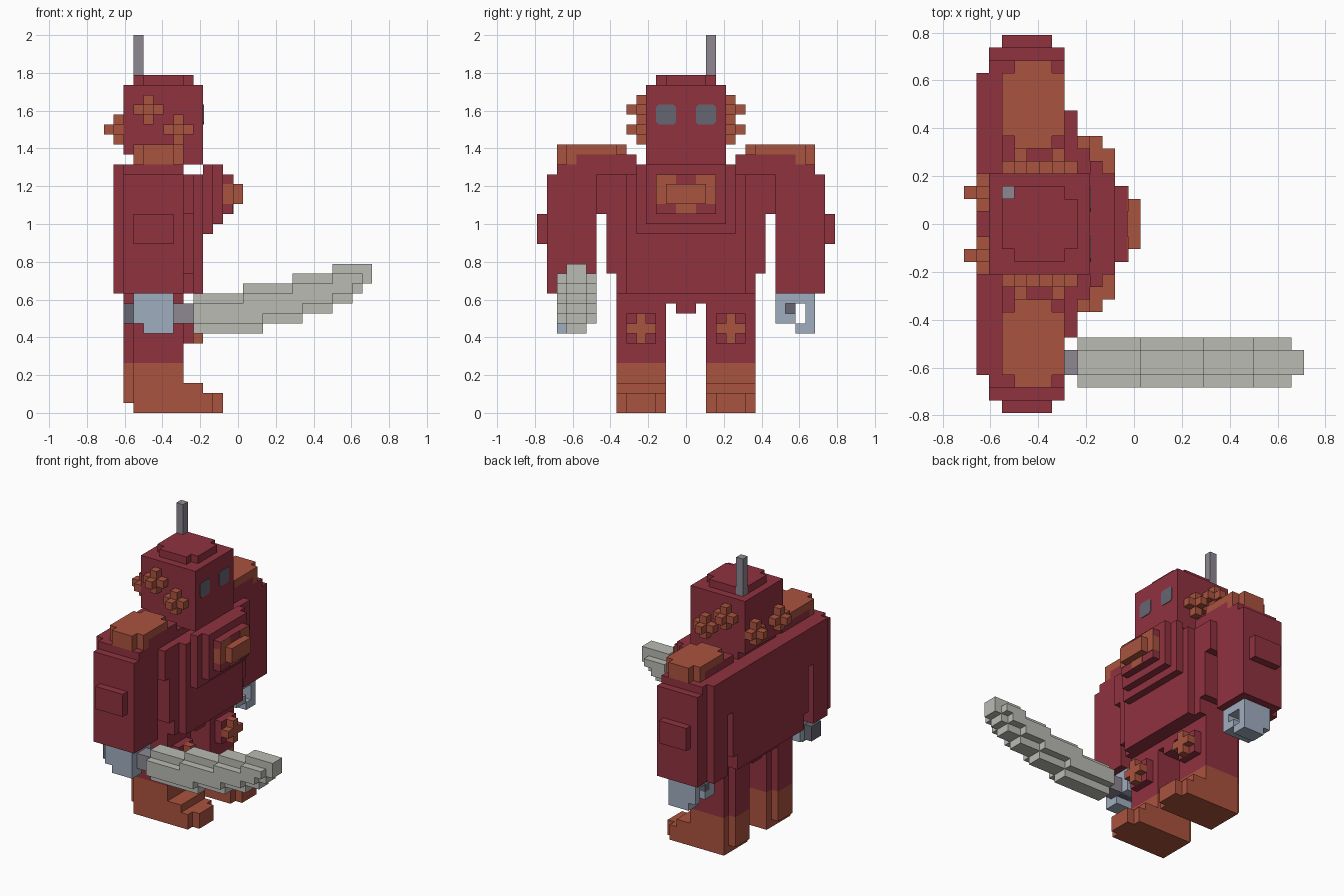
import bpy, bmesh
from mathutils import Vector

if "Cube" in bpy.data.objects:
    bpy.data.objects.remove(bpy.data.objects["Cube"])

V = 1 / 19  # one block


def material(name, rgb):
    lin = [((c / 255 + 0.055) / 1.055) ** 2.4 for c in rgb] + [1]
    m = bpy.data.materials.new(name)
    m.use_nodes = True
    m.diffuse_color = lin
    m.node_tree.nodes["Principled BSDF"].inputs["Base Color"].default_value = lin
    return m


maroon = material("maroon", (143, 50, 63))
orange = material("rust orange", (170, 83, 62))
slate = material("slate", (102, 102, 114))
grip = material("grey grip", (142, 136, 146))
steel = material("blue steel", (160, 173, 191))
blade = material("pale blade", (186, 187, 179))


def part(name, mat, boxes, mirror=False, bevel=0):
    """Boxes are (x0, x1, y0, y1, z0, z1) in blocks; x counts from the back."""
    bm = bmesh.new()
    sides = (1, -1) if mirror else (1,)
    for s in sides:
        for x0, x1, y0, y1, z0, z1 in boxes:
            ya, yb = sorted((y0 * s, y1 * s))
            lo = Vector((x0 - 13.5, ya, z0)) * V
            hi = Vector((x1 - 13.5, yb, z1)) * V
            for v in bmesh.ops.create_cube(bm, size=1)["verts"]:
                v.co = [(lo[i] + hi[i]) / 2 + v.co[i] * (hi[i] - lo[i]) for i in range(3)]
    if bevel:
        edges = [e for e in bm.edges
                 if abs(e.verts[0].co.y - e.verts[1].co.y) < 1e-6
                 and abs(e.verts[0].co.z - e.verts[1].co.z) < 1e-6]
        bmesh.ops.bevel(bm, geom=edges, offset=bevel * V, segments=1, affect='EDGES')
    me = bpy.data.meshes.new(name)
    bm.to_mesh(me)
    bm.free()
    me.materials.append(mat)
    ob = bpy.data.objects.new(name, me)
    bpy.context.collection.objects.link(ob)
    return ob


# Head, stepped crown, eyes and antenna
part("head", maroon, [(2, 10, -4, 4, 26, 33), (3, 10, -4, 4, 25, 26),
                      (4, 8, -3, 3, 33, 34), (3, 9, -2, 2, 33, 34)])
part("eyes", slate, [(9.9, 10.08, 1, 3, 29, 31)], True, bevel=0.25)
part("antenna", grip, [(3, 4, 2, 3, 33, 38)])

# Knobbed crosses on the sides and back of the head
side_knobs = []
for x, z in ((4, 30), (7, 28)):
    side_knobs += [(x - 1, x + 2, 4, 5, z, z + 1), (x, x + 1, 4, 5, z - 1, z + 2),
                   (x, x + 1, 5, 6, z, z + 1)]
part("side_knobs", orange, side_knobs, True)
part("back_knobs", orange, [(1, 2, 1, 4, 28, 29), (1, 2, 2, 3, 27, 30),
                            (0, 1, 2, 3, 28, 29)], True)

# Torso with rounded lower edge
part("torso", maroon, [(1, 9, -8, 8, 14, 24), (1, 8, -8, 8, 24, 25),
                       (1, 9, -7, 7, 12, 14), (9, 10, -6, 6, 12, 24),
                       (2, 8, -4, 4, 11, 12), (3, 8, -1, 1, 10, 11)])

# Stepped breastplate with its emblem
part("breastplate", maroon, [(8, 9, -9, 9, 20, 24), (10, 11, -5, 5, 18, 25),
                             (11, 12, -4, 4, 19, 25), (12, 13, -3, 3, 20, 24)])
part("chest_emblem", orange, [(12, 13.06, -3.02, 3.02, 21, 23), (13, 14, -2, 2, 21, 23),
                              (12.9, 13.06, 1, 3, 23, 24), (12.9, 13.06, -3, -1, 23, 24),
                              (12.9, 13.06, -1, 1, 20, 21)])

# Arms and shoulders
part("arms", maroon, [(1, 8, 9, 12, 12, 25), (2, 8, 9, 14, 12, 24),
                      (3, 7, 14, 15, 17, 20), (2, 8, 8, 13, 20, 25),
                      (1, 8, 8, 9, 20, 25), (3, 8, 5, 11, 25, 26)], True)
part("shoulder_pads", orange, [(3, 8, 7, 12, 26, 27), (4, 7, 6, 13, 26, 27),
                               (3, 8, 11, 12, 25, 26), (4, 7, 12, 13, 25, 26)], True)

# Hooked hands
part("hands", steel, [(3, 7, 9, 13, 11, 12), (3, 7, 12, 13, 9, 11),
                      (4, 7, 12, 13, 8, 9), (4, 7, 11, 12, 8, 9),
                      (3, 7, 9, 10, 9, 11), (3, 7, 10, 11, 9, 10)], True)
part("left_palm", slate, [(3, 4, 10, 11, 10, 11)])

# Legs, knees and feet
part("legs", maroon, [(3, 8, 2, 7, 5, 13), (2, 3, 3, 6, 5, 12)], True)
part("knee_pads", maroon, [(8, 9, 3, 6, 7, 10)], True)
part("knee_crosses", orange, [(9, 10, 3, 6, 8, 9), (9, 10, 4, 5, 7, 10)], True)
part("boots", orange, [(3, 8, 2, 7, 0, 5), (2, 3, 3, 6, 1, 5), (8, 10, 2, 7, 0, 3),
                       (10, 11, 2, 7, 0, 2), (11, 12, 3, 6, 0, 2)], True)

# Sword: handle plus a rising stepped blade with a raised spine
part("sword_pommel", slate, [(2, 7, -12, -10, 9, 11)])
part("sword_handle", grip, [(7, 9, -12, -10, 9, 11)])
steps = [(9, 14, 8, 12), (14, 16, 8, 13), (16, 19, 9, 13), (19, 20, 9, 14),
         (20, 23, 10, 14), (23, 25, 11, 15), (25, 26, 12, 15), (26, 27, 13, 15)]
boxes = [(a, b, -12, -10, c, d) for a, b, c, d in steps]
boxes += [(a, b, -13, -9, c + 1, d - 1) for a, b, c, d in steps[:-1]]
part("sword_blade", blade, boxes)
